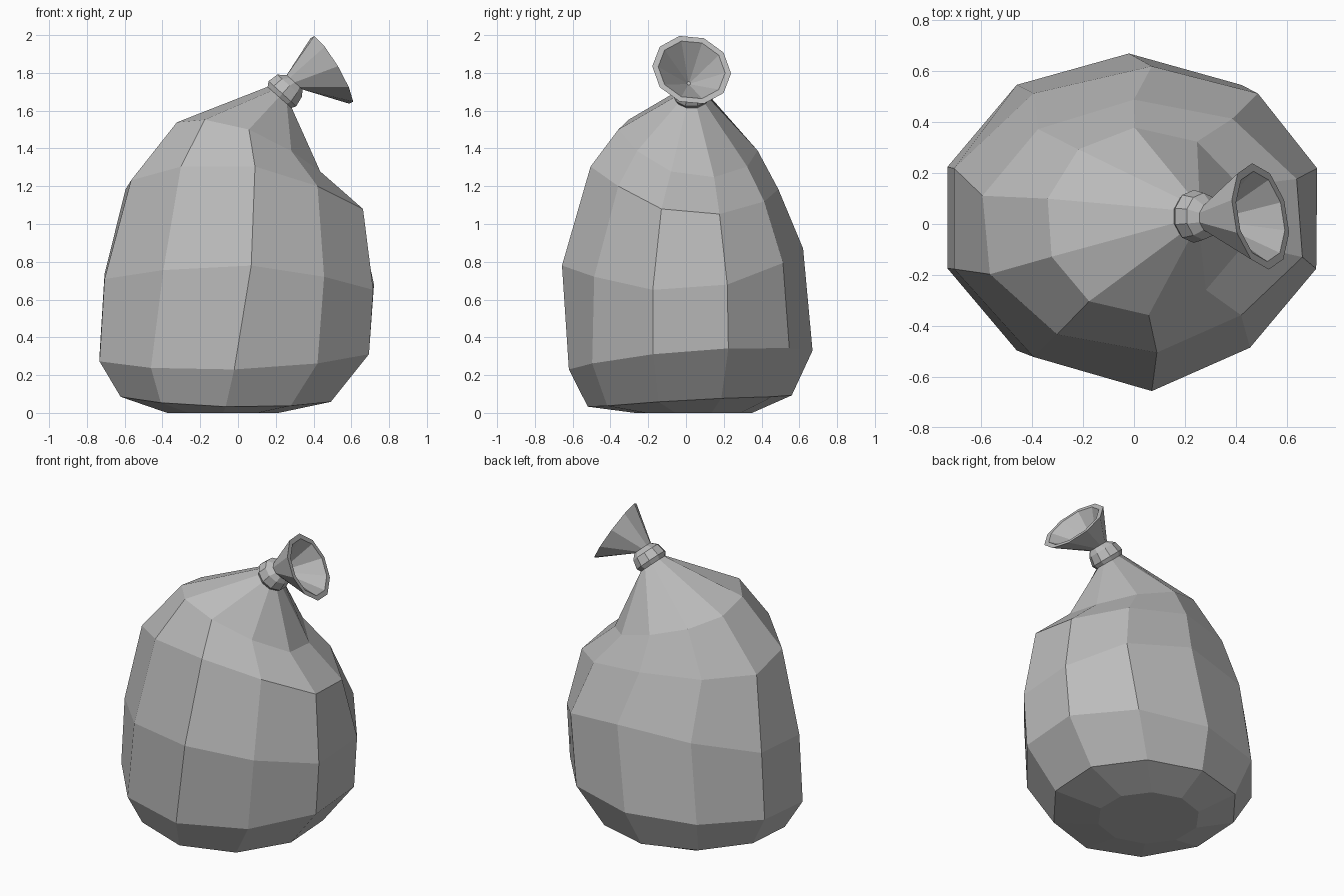
import bpy
import bmesh
from math import sin, cos, radians
from mathutils import Vector

SIDES = 10
ANGLES = [radians(18 + 360 / SIDES * i) for i in range(SIDES)]
DENT_ANGLE = radians(306)

cube = bpy.data.objects.get("Cube")
if cube:
    bpy.data.objects.remove(cube, do_unlink=True)

grey = bpy.data.materials.new("grey_sack")
grey.use_nodes = True
colour = (0.5, 0.5, 0.5, 1)
grey.diffuse_color = colour
grey.node_tree.nodes["Principled BSDF"].inputs["Base Color"].default_value = colour


def slumped_ring(cx, cy, rx, ry, z, tilt_x=0, tilt_y=0, arch=0,
                 lean=(0, 0), twist=0, dent=0):
    """Oval ring that tilts, arches, leans, twists and dents like sagging cloth."""
    ring = []
    for angle in ANGLES:
        a = angle + radians(twist)
        c, s = cos(a), sin(a)
        size = 1 - dent * max(0, cos(angle - DENT_ANGLE)) ** 12
        ring.append(Vector((cx + size * rx * c + lean[0] * s * s,
                            cy + size * ry * s + lean[1] * s * s,
                            z + tilt_x * c + tilt_y * s + arch * s * s)))
    return ring


def axis_ring(centre, normal, radius):
    """Round ring facing along a normal."""
    n = Vector(normal).normalized()
    u = Vector((n.z, 0, -n.x)).normalized()
    v = n.cross(u)
    return [Vector(centre) + radius * (u * cos(a) + v * sin(a)) for a in ANGLES]


def loft(name, rings, cap_start=False, cap_end=False):
    """Skin a list of rings with flat quads."""
    bm = bmesh.new()
    loops = [[bm.verts.new(p) for p in ring] for ring in rings]
    for low, high in zip(loops, loops[1:]):
        for i in range(SIDES):
            j = (i + 1) % SIDES
            bm.faces.new((low[i], low[j], high[j], high[i]))
    if cap_start:
        bm.faces.new(loops[0][::-1])
    if cap_end:
        bm.faces.new(loops[-1])
    mesh = bpy.data.meshes.new(name)
    bm.to_mesh(mesh)
    bm.free()
    mesh.materials.append(grey)
    obj = bpy.data.objects.new(name, mesh)
    bpy.context.collection.objects.link(obj)
    return obj


knot_axis = (0.67, 0, 0.74)
mouth_axis = (0.86, 0.18, 0.51)
throat = axis_ring((0.3, 0.025, 1.75), knot_axis, 0.06)
mouth_centre = (0.497, 0.03, 1.816)

# Bulging sack, from the flat base up to the neck gathered inside the tie
loft("sack_body", [
    slumped_ring(-0.08, 0.04, 0.31, 0.31, 0),
    slumped_ring(-0.065, 0.02, 0.585, 0.54, 0.083, -0.014, 0.03, -0.02),
    slumped_ring(-0.02, 0.025, 0.75, 0.645, 0.31, 0.02, 0.05, -0.03),
    slumped_ring(0, 0.025, 0.75, 0.64, 0.68, -0.03, 0.045, 0.145,
                 lean=(0.07, -0.045), dent=0.07),
    slumped_ring(0.035, -0.01, 0.65, 0.5, 1.125, -0.07, -0.065, 0.12,
                 lean=(0.01, 0), twist=4, dent=0.09),
    slumped_ring(0.05, 0.01, 0.4, 0.37, 1.385, -0.13, -0.065, 0.06,
                 lean=(-0.02, 0), twist=4, dent=0.05),
    axis_ring((0.222, 0.03, 1.677), knot_axis, 0.082),
], cap_start=True)

# Tie band around the neck
loft("tie_knot", [
    axis_ring((0.205, 0.03, 1.652), knot_axis, 0.075),
    axis_ring((0.235, 0.03, 1.69), knot_axis, 0.104),
    axis_ring((0.273, 0.03, 1.732), knot_axis, 0.092),
    throat,
])

# Flared open top with a thin lip and a hollow inside
loft("flared_top", [
    throat,
    axis_ring(mouth_centre, mouth_axis, 0.212),
    axis_ring(mouth_centre, mouth_axis, 0.18),
    axis_ring((0.31, 0.015, 1.745), mouth_axis, 0.01),
], cap_end=True)
